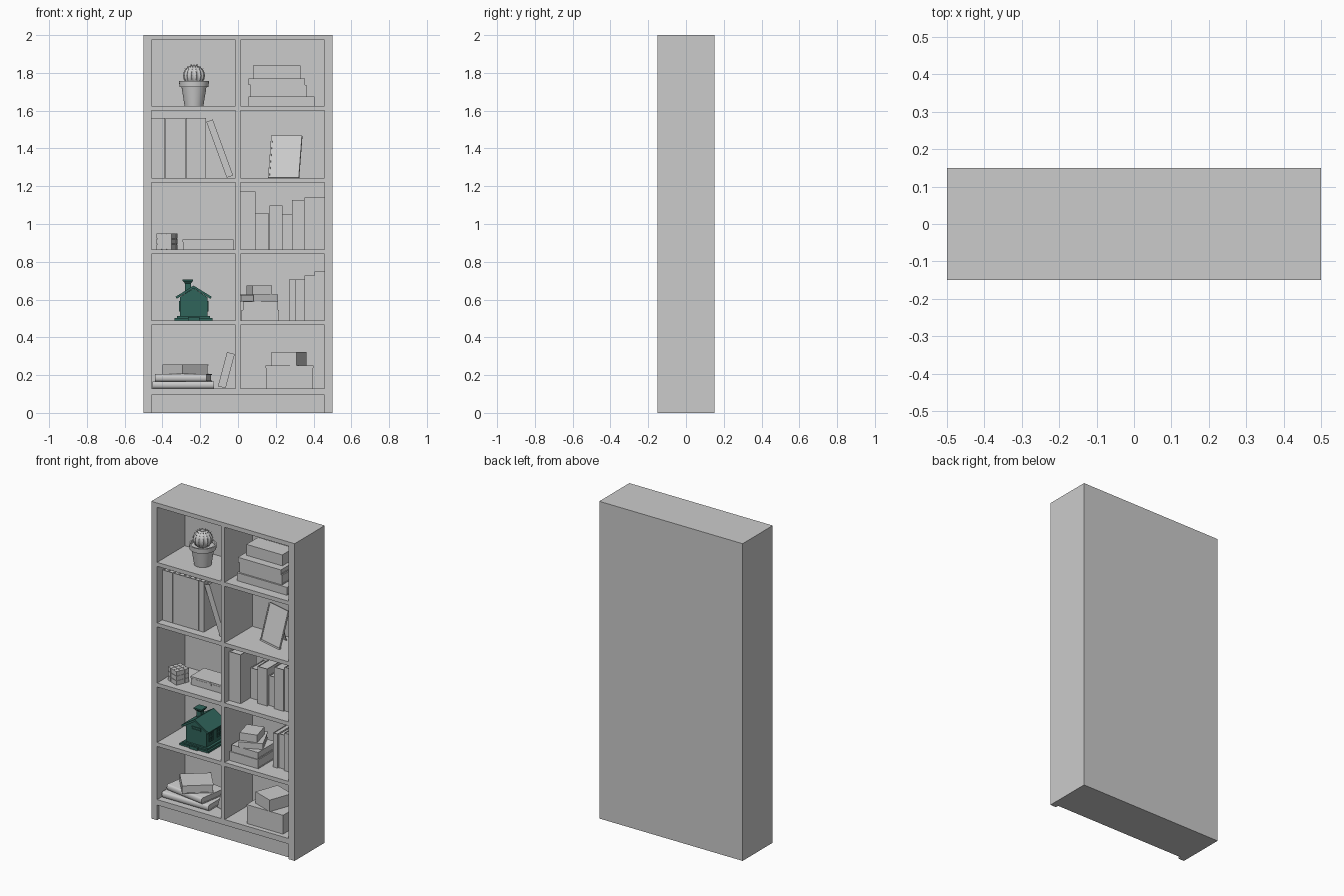
import bpy, bmesh, math
from mathutils import Matrix, Vector

if "Cube" in bpy.data.objects:
    bpy.data.objects.remove(bpy.data.objects["Cube"])

green = bpy.data.materials.new("dark_green")
green.diffuse_color = (0.03, 0.13, 0.105, 1)
green.use_nodes = True
green.node_tree.nodes["Principled BSDF"].inputs["Base Color"].default_value = green.diffuse_color


def finish(name, bm, matrix=Matrix(), mat=None, smooth=None):
    bmesh.ops.recalc_face_normals(bm, faces=bm.faces)
    me = bpy.data.meshes.new(name)
    bm.to_mesh(me)
    bm.free()
    ob = bpy.data.objects.new(name, me)
    bpy.context.collection.objects.link(ob)
    ob.matrix_world = matrix
    if mat:
        me.materials.append(mat)
    if smooth:
        bpy.ops.object.select_all(action='DESELECT')
        ob.select_set(True)
        bpy.context.view_layer.objects.active = ob
        bpy.ops.object.shade_smooth_by_angle(angle=math.radians(smooth))
    return ob


def add_box(bm, x0, x1, y0, y1, z0, z1):
    m = Matrix.Translation(((x0 + x1) / 2, (y0 + y1) / 2, (z0 + z1) / 2))
    bmesh.ops.create_cube(bm, size=1, matrix=m @ Matrix.Diagonal((x1 - x0, y1 - y0, z1 - z0, 1)))


def box(name, *b, mat=None, matrix=Matrix()):
    bm = bmesh.new()
    add_box(bm, *b)
    return finish(name, bm, matrix, mat)


def add_prism(bm, pts, h0, h1):
    f = bm.faces.new([bm.verts.new((x, y, h0)) for x, y in pts])
    r = bmesh.ops.extrude_face_region(bm, geom=[f])
    bmesh.ops.translate(bm, vec=(0, 0, h1 - h0),
                        verts=[v for v in r['geom'] if isinstance(v, bmesh.types.BMVert)])


def lathe(name, profile, loc, n=32):
    bm = bmesh.new()
    vs = [bm.verts.new((r, 0, z)) for r, z in profile]
    es = [bm.edges.new(p) for p in zip(vs, vs[1:])]
    bmesh.ops.spin(bm, geom=vs + es, axis=(0, 0, 1), cent=(0, 0, 0), steps=n, angle=math.tau)
    bmesh.ops.remove_doubles(bm, verts=bm.verts, dist=1e-5)
    return finish(name, bm, Matrix.Translation(loc), smooth=30)


def place(x, y, z, turn=0):
    return Matrix.Translation((x, y, z)) @ Matrix.Rotation(math.radians(turn), 4, 'Z')


# Book: cover wrapped round a recessed page block, spine towards -y, standing on its origin
def book(name, t, d, h, matrix, round_spine=False):
    c, a, e = 0.004, t / 2, d / 2
    b = t * 0.3 if round_spine else 0
    spine = [(a * math.cos(k * math.pi / 8), -e + b - b * math.sin(k * math.pi / 8)) for k in range(9)]
    if not round_spine:
        spine = [(a, -e), (-a, -e)]
    bm = bmesh.new()
    add_prism(bm, [(a, e)] + spine + [(-a, e), (c - a, e), (c - a, c + b - e), (a - c, c + b - e), (a - c, e)], 0, h)
    add_box(bm, c - a, a - c, c + b - e, e - 0.004, 0.004, h - 0.004)
    return finish(name, bm, matrix, smooth=30 if round_spine else None)


def flat_book(name, w, d, z0, z1, x, y, turn=0, round_spine=False):
    m = place(x, y, (z0 + z1) / 2, turn) @ Matrix.Rotation(math.pi / 2, 4, 'Y') @ Matrix.Translation((0, 0, -w / 2))
    return book(name, z1 - z0, d, w, m, round_spine)


def upright(name, x0, x1, z0, z1, y0, y1):
    return book(name, x1 - x0 - 0.001, y1 - y0, z1 - z0, place((x0 + x1) / 2, (y0 + y1) / 2, z0))


# Bookcase carcass
floors = [1.626, 1.244, 0.865, 0.49, 0.13]
bm = bmesh.new()
for s in (-1, 1):
    add_box(bm, *sorted((s * 0.5, s * 0.459)), -0.15, 0.15, 0, 2)
add_box(bm, -0.459, 0.459, -0.15, 0.15, 1.973, 2)
add_box(bm, -0.459, 0.459, 0.125, 0.15, 0, 1.973)
add_box(bm, -0.012, 0.012, -0.15, 0.125, 0.13, 1.973)
for z in floors:
    add_box(bm, -0.459, 0.459, -0.15, 0.125, z - (0.035 if z < 0.2 else 0.025), z)
finish("bookcase", bm)
box("kick_plinth", -0.459, 0.459, -0.13, 0.125, 0, 0.095)

# Row 1 left: potted cactus
pot = (-0.233, -0.018, 1.626)
lathe("plant_pot", [(0, 0), (0.05, 0), (0.066, 0.1), (0.077, 0.1), (0.079, 0.13), (0.07, 0.13),
                    (0.068, 0.115), (0, 0.115)], pot)
bm = bmesh.new()
bmesh.ops.create_uvsphere(bm, u_segments=56, v_segments=18, radius=0.054)
for v in bm.verts:
    k = 1 + 0.07 * math.cos(14 * math.atan2(v.co.y, v.co.x))
    v.co.x *= k
    v.co.y *= k
centre = Matrix.Translation(Vector(pot) + Vector((0, 0, 0.16)))
finish("cactus", bm, centre, smooth=60)
bm = bmesh.new()
for i in range(14):
    for j in range(-1, 5):
        lat, lon = math.radians(j * 18), math.tau * i / 14
        n = Vector((math.cos(lat) * math.cos(lon), math.cos(lat) * math.sin(lon), math.sin(lat)))
        m = Matrix.Translation(n * 0.059) @ n.to_track_quat('Z', 'Y').to_matrix().to_4x4()
        bmesh.ops.create_cone(bm, cap_ends=True, segments=5, radius1=0.0022, radius2=0, depth=0.01, matrix=m)
finish("cactus_spines", bm, centre)

# Row 1 right: stack of books with a box on top
for i, (x0, x1, z0, z1, y0, y1) in enumerate([(0.055, 0.405, 1.626, 1.676, -0.09, 0.11),
                                              (0.066, 0.363, 1.676, 1.737, -0.08, 0.1),
                                              (0.055, 0.355, 1.737, 1.769, -0.08, 0.1)]):
    flat_book(f"stacked_book_{i}", x1 - x0, y1 - y0, z0, z1, (x0 + x1) / 2, (y0 + y1) / 2)
box("stack_top_box", 0.08, 0.33, -0.03, 0.085, 1.769, 1.838)

# Row 2 left: row of equal volumes plus a leaning one
for i in range(8):
    upright(f"volume_{i}", -0.458 + i * 0.0363, -0.458 + (i + 1) * 0.0363, 1.244, 1.56, -0.1, 0.11)
book("leaning_volume", 0.036, 0.2, 0.315, place(-0.043, 0.005, 1.251) @ Matrix.Rotation(math.radians(-20), 4, 'Y'))

# Row 2 right: picture frame leaning back on a strut
fm = place(0.24, -0.029, 1.246, -14.5) @ Matrix.Rotation(math.radians(-17), 4, 'X')
w, h = 0.084, 0.232
bm = bmesh.new()
for s in (-1, 1):
    add_box(bm, *sorted((s * w, s * (w - 0.008))), 0, 0.012, 0, h)
for z in (0, h - 0.008):
    add_box(bm, 0.008 - w, w - 0.008, 0, 0.012, z, z + 0.008)
add_box(bm, 0.008 - w, w - 0.008, 0.003, 0.012, 0.008, h - 0.008)
finish("picture_frame", bm, fm)
box("frame_strut", -0.02, 0.02, -0.002, 0.002, 0, 0.17,
    matrix=place(0.268, 0.08, 1.246, -14.5) @ Matrix.Rotation(math.radians(17), 4, 'X'))

# Row 3 left: puzzle cube and small lidded box
bm = bmesh.new()
add_box(bm, -0.04, 0.04, -0.04, 0.04, 0.003, 0.083)
cells = [-0.0295, 0, 0.0295]
for x in cells:
    for y in cells:
        for z in cells:
            bmesh.ops.create_cube(bm, size=0.027, matrix=Matrix.Translation((x, y, z + 0.043)))
finish("puzzle_cube", bm, place(-0.375, -0.057, 0.865, -22))
box("keepsake_box", -0.291, -0.025, -0.055, 0.078, 0.865, 0.904)
box("keepsake_lid", -0.293, -0.023, -0.057, 0.08, 0.906, 0.917)
box("keepsake_seam", -0.288, -0.028, -0.052, 0.075, 0.904, 0.906)
box("keepsake_clasp", -0.168, -0.148, -0.06, -0.055, 0.892, 0.912)

# Row 3 right and row 4 right: upright books as (x0, x1, top, front)
rows = [(0.865, [(0.012, 0.093, 1.173, -0.106), (0.093, 0.164, 1.056, -0.01), (0.166, 0.236, 1.098, -0.045),
                 (0.236, 0.286, 1.053, -0.03), (0.286, 0.352, 1.127, -0.05), (0.352, 0.405, 1.14, -0.04),
                 (0.405, 0.458, 1.14, -0.045)]),
        (0.49, [(0.27, 0.305, 0.705, -0.04), (0.305, 0.352, 0.705, -0.03), (0.352, 0.405, 0.727, -0.045),
                (0.405, 0.458, 0.748, -0.04)])]
for r, (z, items) in enumerate(rows):
    for i, (x0, x1, top, front) in enumerate(items):
        upright(f"upright_book_{r}_{i}", x0, x1, z, top, front, min(front + 0.16, 0.12))

# Row 4 left: little green house with coin slot
hx = -0.235
hm = Matrix.Translation((hx, 0, 0.49)) @ Matrix.Rotation(math.pi / 2, 4, 'X')
bm = bmesh.new()
add_prism(bm, [(-0.073, 0.02), (0.073, 0.02), (0.073, 0.122), (0, 0.17), (-0.073, 0.122)], -0.08, 0.08)
finish("house_walls", bm, hm, green)
bm = bmesh.new()
add_prism(bm, [(0, 0.184), (0.095, 0.125), (0.09, 0.114), (0, 0.17), (-0.09, 0.114), (-0.095, 0.125)], -0.095, 0.095)
finish("house_roof", bm, hm, green)
bm = bmesh.new()
add_box(bm, -0.1, 0.1, -0.103, 0.1, 0, 0.012)
add_box(bm, -0.088, 0.088, -0.092, 0.09, 0.012, 0.022)
add_box(bm, -0.03, 0.03, -0.112, -0.1, 0, 0.018)
for x0, x1, z0, z1 in [(-0.033, 0.033, 0.11, 0.116), (-0.033, 0.033, 0.124, 0.13),
                       (-0.033, -0.028, 0.116, 0.124), (0.028, 0.033, 0.116, 0.124)]:
    add_box(bm, x0, x1, -0.085, -0.08, z0, z1)
for s in (-1, 1):
    for y in (-0.04, 0.04):
        for dy, z0, z1 in [(-0.018, 0.05, 0.1), (0, 0.05, 0.1), (0.018, 0.05, 0.1)]:
            add_box(bm, *sorted((s * 0.073, s * 0.078)), y + dy - 0.002, y + dy + 0.002, z0, z1)
        for z in (0.05, 0.075, 0.1):
            add_box(bm, *sorted((s * 0.073, s * 0.078)), y - 0.02, y + 0.02, z - 0.002, z + 0.002)
finish("house_base_and_trim", bm, Matrix.Translation((hx, 0, 0.49)), green)
bm = bmesh.new()
add_box(bm, -0.016, 0.016, -0.016, 0.016, 0.14, 0.198)
bmesh.ops.create_cone(bm, cap_ends=True, segments=4, radius1=0.024, radius2=0.039, depth=0.014,
                      matrix=Matrix.Translation((0, 0, 0.203)) @ Matrix.Rotation(math.pi / 4, 4, 'Z'))
add_box(bm, -0.028, 0.028, -0.028, 0.028, 0.208, 0.216)
finish("house_chimney", bm, Matrix.Translation((-0.265, 0.003, 0.49)), green)

# Row 4 right: tilted stack
flat_book("low_stack_book_0", 0.2, 0.2, 0.49, 0.546, 0.118, -0.01)
flat_book("low_stack_book_1", 0.185, 0.18, 0.546, 0.589, 0.12, -0.015)
flat_book("low_stack_book_2", 0.143, 0.166, 0.589, 0.626, 0.113, -0.01, 25)
box("low_stack_box", -0.053, 0.053, -0.06, 0.06, 0, 0.048, matrix=place(0.112, -0.02, 0.626, 15))

# Row 5 left: round-spined stack and leaning book
flat_book("bottom_book_0", 0.325, 0.21, 0.13, 0.167, -0.289, -0.01, 0, True)
flat_book("bottom_book_1", 0.275, 0.19, 0.167, 0.205, -0.289, -0.01, -9, True)
flat_book("bottom_book_2", 0.165, 0.18, 0.205, 0.255, -0.278, -0.015, -50)
book("bottom_leaning_book", 0.042, 0.15, 0.187, place(-0.086, 0.02, 0.136) @ Matrix.Rotation(math.radians(15), 4, 'Y'))

# Row 5 right: two storage boxes
box("large_box", 0.147, 0.398, -0.12, 0.06, 0.13, 0.246)
box("large_box_lid", 0.145, 0.4, -0.122, 0.062, 0.238, 0.25)
box("small_box", -0.07, 0.07, -0.077, 0.077, 0, 0.073, matrix=place(0.27, -0.03, 0.25, -20))
